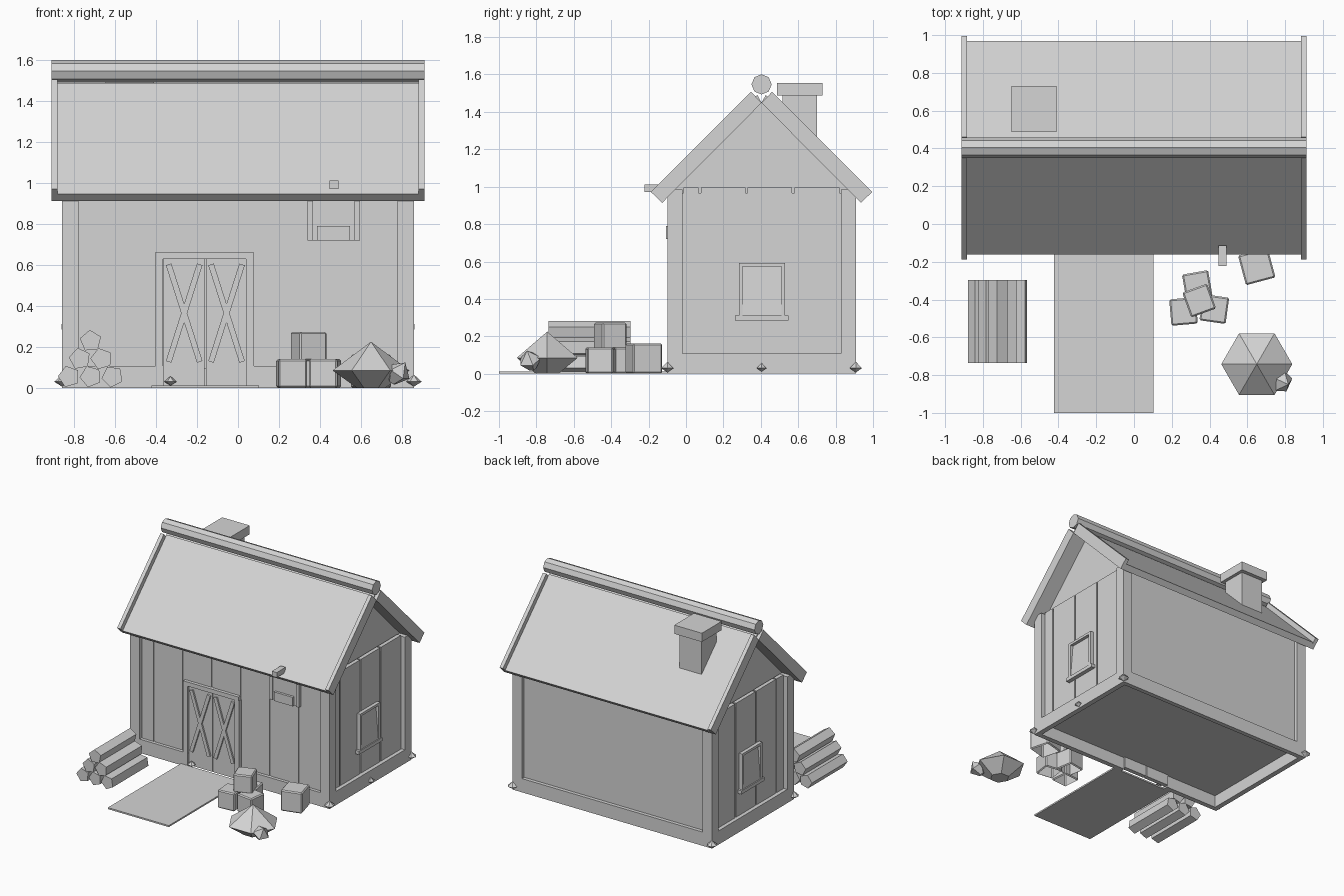
import bpy, bmesh, math
from mathutils import Matrix, Vector

cube = bpy.data.objects.get("Cube")
if cube:
    bpy.data.objects.remove(cube, do_unlink=True)

grey = bpy.data.materials.new("plain_grey")
grey.use_nodes = True
grey.diffuse_color = (0.66, 0.66, 0.66, 1)
grey.node_tree.nodes["Principled BSDF"].inputs["Base Color"].default_value = (0.66, 0.66, 0.66, 1)


def finish(name, bm, loc=(0, 0, 0), rot=(0, 0, 0)):
    bmesh.ops.recalc_face_normals(bm, faces=bm.faces)
    mesh = bpy.data.meshes.new(name)
    bm.to_mesh(mesh)
    bm.free()
    mesh.materials.append(grey)
    obj = bpy.data.objects.new(name, mesh)
    obj.location, obj.rotation_euler = loc, rot
    bpy.context.collection.objects.link(obj)
    return obj


def box(name, x, y, z, rot=(0, 0, 0)):
    """Box from three (low, high) ranges."""
    bm = bmesh.new()
    size = [r[1] - r[0] for r in (x, y, z)]
    bmesh.ops.create_cube(bm, size=1, matrix=Matrix.Diagonal((*size, 1)))
    return finish(name, bm, [(r[0] + r[1]) / 2 for r in (x, y, z)], rot)


def prism(name, profile, axis, low, high):
    """Extrude a closed 2D profile along x (y,z points) or y (x,z points)."""
    bm = bmesh.new()
    place = (lambda p: (low, p[0], p[1])) if axis == "x" else (lambda p: (p[0], low, p[1]))
    face = bm.faces.new([bm.verts.new(place(p)) for p in profile])
    out = bmesh.ops.extrude_face_region(bm, geom=[face])
    move = Vector((high - low, 0, 0)) if axis == "x" else Vector((0, high - low, 0))
    bmesh.ops.translate(bm, vec=move, verts=[v for v in out["geom"] if isinstance(v, bmesh.types.BMVert)])
    return finish(name, bm)


def ring(cx, cz, r, n, turn):
    return [(cx + r * math.cos(turn + math.tau * i / n), cz + r * math.sin(turn + math.tau * i / n))
            for i in range(n)]


def stone(name, loc, r, up, down, sides=6, foot=0.0, rot=(0, 0, 0)):
    """Faceted stone: a cone up and a cone (or stump) down from one rim."""
    bm = bmesh.new()
    rim = [bm.verts.new((x, y, 0)) for x, y in ring(0, 0, r, sides, 0)]
    top = bm.verts.new((0, 0, up))
    base = [bm.verts.new((x, y, -down)) for x, y in ring(0, 0, foot, sides, 0)]
    for i in range(sides):
        j = (i + 1) % sides
        bm.faces.new((rim[i], rim[j], top))
        bm.faces.new((rim[j], rim[i], base[i], base[j]))
    bm.faces.new(base)
    bmesh.ops.remove_doubles(bm, verts=bm.verts, dist=0.001)
    finish(name, bm, loc, rot)


W, FRONT, BACK, MID = 0.86, -0.1, 0.908, 0.404

# House core with recessed gables, floor raised inside the base beams
box("house_body", (-0.823, 0.823), (-0.068, 0.88), (0.095, 0.965))
prism("gables", [(-0.06, 0.95), (0.868, 0.95), (0.868, 0.985), (MID, 1.455), (-0.06, 0.985)],
      "x", -0.79, 0.79)

# Base beams, open at the door
box("back_base_beam", (-W, W), (BACK - 0.035, BACK), (0, 0.107))
box("front_base_beam_right", (-W, -0.365), (FRONT, -0.062), (0, 0.107))
box("front_base_beam_left", (0.04, W), (FRONT, -0.062), (0, 0.107))
for s, side in ((1, "left"), (-1, "right")):
    xs = sorted((s * 0.78, s * W))
    box(f"{side}_base_beam", sorted((s * 0.82, s * W)), (FRONT, BACK), (0, 0.107))
    box(f"{side}_front_post", xs, (FRONT, -0.02), (0.1, 0.985))
    box(f"{side}_back_post", xs, (BACK - 0.08, BACK), (0.1, 0.985))

    # Side planks
    cuts = [-0.02, 0.073, 0.323, 0.573, 0.828]
    for a, b in zip(cuts, cuts[1:]):
        box(f"{side}_wall_plank", sorted((s * 0.8, s * 0.83)), (a + 0.006, b - 0.006), (0.1, 0.995))

    # Side window: frame, sill and a pane leaning back at the top
    fx = sorted((s * 0.82, s * 0.857))
    box(f"{side}_window_top", fx, (0.283, 0.53), (0.573, 0.592))
    for y in (0.283, 0.51):
        box(f"{side}_window_jamb", fx, (y, y + 0.02), (0.31, 0.573))
    box(f"{side}_window_sill", sorted((s * 0.82, s * 0.862)), (0.262, 0.547), (0.285, 0.312))
    prism(f"{side}_window_pane", [(s * 0.82, 0.31), (s * 0.854, 0.31), (s * 0.832, 0.574), (s * 0.82, 0.574)],
          "y", 0.3, 0.512)

    # Roof panel and rake boards for one slope (front when s = 1)
    def slope(points):
        return [(MID - s * d, z) for d, z in points]
    prism("roof_panel", slope([(0.531, 0.914), (0.565, 0.947), (0.022, 1.49), (0, 1.448)]),
          "x", -0.885, 0.885)
    for x in (-0.912, 0.883):
        prism("rake_board", slope([(0.531, 0.914), (0.592, 0.972), (0.056, 1.507), (0, 1.448)]),
              "x", x, x + 0.029)

# Front planks
cuts = [-0.78, -0.67, -0.42, -0.17, 0.08, 0.33, 0.58, 0.78]
for a, b in zip(cuts, cuts[1:]):
    box("front_wall_plank", (a + 0.006, b - 0.006), (-0.075, -0.05), (0.107, 0.96))

# Ridge pole and chimney
prism("ridge_pole", ring(MID, 1.547, 0.054, 8, 0), "x", -0.912, 0.912)
box("chimney_shaft", (-0.625, -0.435), (0.515, 0.70), (1.2, 1.49))
box("chimney_cap", (-0.648, -0.41), (0.487, 0.73), (1.487, 1.555))

# Double door with frame and cross braces
box("door_frame_top", (-0.404, 0.075), (FRONT, -0.06), (0.63, 0.663))
for x in (-0.404, 0.04):
    box("door_frame_side", (x, x + 0.037), (FRONT, -0.06), (0.1, 0.632))
tilt = math.atan2(0.15, 0.47)
for x in (-0.263, -0.056):
    box("door_leaf", (x - 0.1, x + 0.1), (-0.083, -0.05), (0.01, 0.63))
    for t in (tilt, -tilt):
        box("door_brace", (x - 0.014, x + 0.014), (-0.096, -0.08), (0.115, 0.615), (0, t, 0))

# Loft hatch under the eave and its hoist beam
box("hatch_panel", (0.345, 0.59), (-0.089, -0.06), (0.72, 0.95))
for x in (0.34, 0.57):
    box("hatch_post", (x, x + 0.026), (FRONT, -0.06), (0.72, 0.95))
box("hatch_sill", (0.385, 0.547), (-0.108, -0.06), (0.72, 0.79))
box("hoist_beam", (0.448, 0.49), (-0.222, -0.113), (0.972, 1.012))

# Path
box("path", (-0.423, 0.103), (-1, FRONT), (0, 0.012))

# Foundation stones: larger at the corners
for x, y, size in ((-W, FRONT, 1), (W, FRONT, 1), (-W, BACK, 1), (W, BACK, 1), (W, MID, 0.8), (-0.33, FRONT, 0.8)):
    stone("foundation_stone", (x, y, 0.03), 0.038 * size, 0.034 * size, 0.024 * size)

# Log pile
for row, count in enumerate((3, 2, 1)):
    for i in range(count):
        x = -0.72 + (i - (count - 1) / 2) * 0.106
        prism("log", ring(x, 0.055 + row * 0.087, 0.054, 5, 1.85 + 0.1 * (i - row)), "y", -0.735, -0.296)

# Crates, open underneath, with softened edges
for x, y, z, size, turn in ((0.335, -0.325, 0, 0.14, 10), (0.262, -0.463, 0, 0.14, 5),
                            (0.425, -0.45, 0, 0.14, -8), (0.345, -0.405, 0.133, 0.14, 20),
                            (0.65, -0.225, 0, 0.162, 15)):
    bm = bmesh.new()
    bmesh.ops.create_cube(bm, size=size)
    bmesh.ops.bevel(bm, geom=bm.edges[:], offset=0.008, segments=1, affect="EDGES")
    floor = [f for f in bm.faces if f.normal.z < -0.9]
    bmesh.ops.delete(bm, geom=floor, context="FACES")
    finish("crate", bm, (x, y, z + size / 2), (0, 0, math.radians(turn)))

# Boulders
stone("boulder", (0.65, -0.742, 0.085), 0.188, 0.14, 0.085, foot=0.07)
stone("small_boulder", (0.785, -0.835, 0.075), 0.063, 0.06, 0.06, sides=5, foot=0.02, rot=(0.4, 0.5, 0.3))
